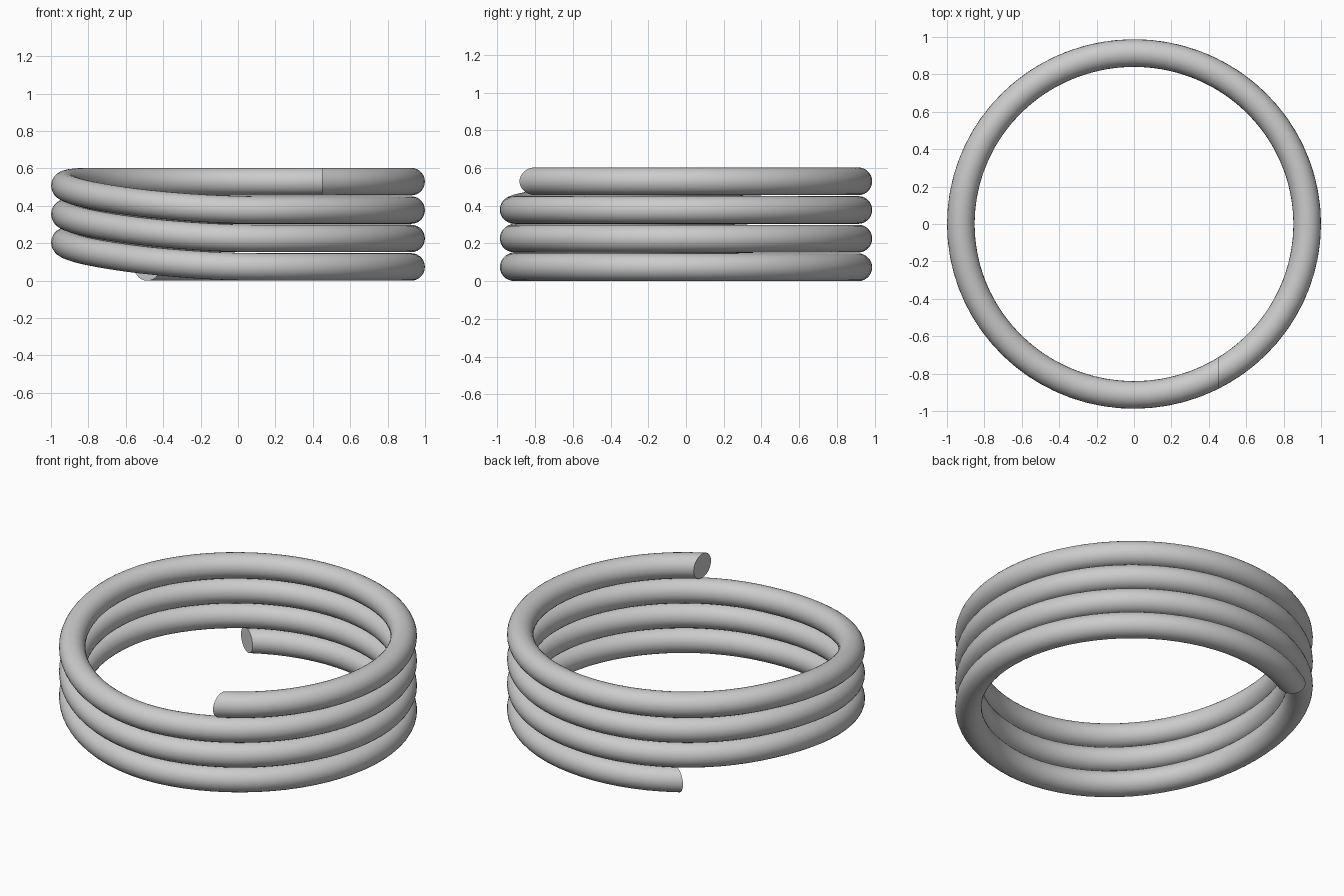
import bpy, bmesh, math
from mathutils import Vector

if "Cube" in bpy.data.objects:
    bpy.data.objects.remove(bpy.data.objects["Cube"])

RX, RY, TUBE = 0.926, 0.914, 0.0735     # coil radii and wire radius
PITCH = 0.152                           # height gained per turn
START, END = 121.6, -61.0 - 3 * 360     # clockwise sweep in degrees
RINGS, SIDES = 252, 28


def path(deg):
    """Each turn lies flat, then climbs one pitch in the front-left stretch."""
    a = math.radians(deg)
    z = TUBE
    for turn in range(4):
        t = (-82 - 360 * turn - deg) / 128
        t = min(max(t, 0), 1)
        z += PITCH * t * t * (3 - 2 * t)
    return Vector((RX * math.cos(a), RY * math.sin(a), z))


# Coiled wire, swept ring by ring
bm = bmesh.new()
rings = []
for i in range(RINGS + 1):
    deg = START + (END - START) * i / RINGS
    centre = path(deg)
    tangent = (path(deg - 0.5) - path(deg + 0.5)).normalized()
    side = Vector((-tangent.y, tangent.x, 0)).normalized()
    up = tangent.cross(side).normalized()
    # Both wire ends are cut at a slant
    if i in (0, RINGS):
        cut = math.radians(148 if i == 0 else 90)
        slant = Vector((math.cos(cut), math.sin(cut), 0))
        d = slant.dot(side)
        side = slant / d
    ring = []
    for k in range(SIDES):
        b = 2 * math.pi * k / SIDES
        ring.append(bm.verts.new(centre + TUBE * (math.cos(b) * side + math.sin(b) * up)))
    rings.append(ring)

for r0, r1 in zip(rings, rings[1:]):
    for k in range(SIDES):
        j = (k + 1) % SIDES
        bm.faces.new((r0[k], r0[j], r1[j], r1[k]))
bm.faces.new(rings[0])
bm.faces.new(rings[-1])
bmesh.ops.recalc_face_normals(bm, faces=bm.faces)

mesh = bpy.data.meshes.new("coiled_wire")
bm.to_mesh(mesh)
bm.free()
coil = bpy.data.objects.new("coiled_wire", mesh)
bpy.context.collection.objects.link(coil)
bpy.context.view_layer.objects.active = coil
coil.select_set(True)
bpy.ops.object.shade_smooth_by_angle(angle=math.radians(40))
